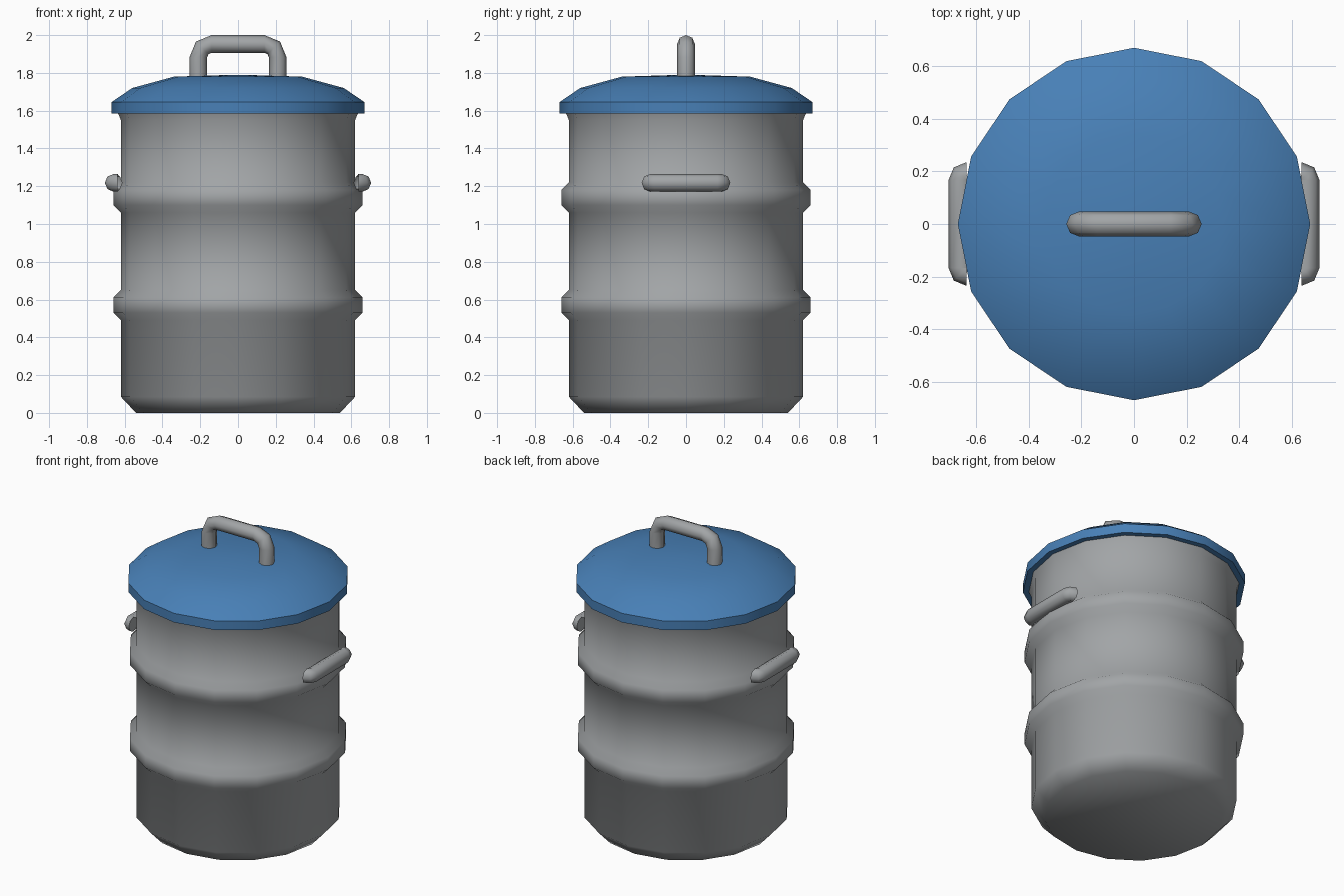
import bpy, bmesh
from math import cos, sin, pi, radians
from mathutils import Matrix

cube = bpy.data.objects.get("Cube")
if cube:
    bpy.data.objects.remove(cube, do_unlink=True)


def material(name, rgb):
    m = bpy.data.materials.new(name)
    m.use_nodes = True
    m.diffuse_color = (*rgb, 1)
    bsdf = next(n for n in m.node_tree.nodes if n.type == 'BSDF_PRINCIPLED')
    bsdf.inputs["Base Color"].default_value = (*rgb, 1)
    return m


steel = material("steel grey", (0.36, 0.375, 0.385))
blue = material("lid blue", (0.065, 0.215, 0.47))


def finish(name, bm, mat, angle):
    bmesh.ops.recalc_face_normals(bm, faces=bm.faces)
    me = bpy.data.meshes.new(name)
    bm.to_mesh(me)
    bm.free()
    ob = bpy.data.objects.new(name, me)
    bpy.context.collection.objects.link(ob)
    me.materials.append(mat)
    bpy.ops.object.select_all(action='DESELECT')
    ob.select_set(True)
    bpy.context.view_layer.objects.active = ob
    bpy.ops.object.shade_smooth_by_angle(angle=radians(angle))
    return ob


def skin(bm, rings):
    """Bridge a row of vertex rings and cap both ends."""
    for lo, hi in zip(rings, rings[1:]):
        n = len(lo)
        for i in range(n):
            j = (i + 1) % n
            bm.faces.new((lo[i], lo[j], hi[j], hi[i]))
    bm.faces.new(rings[0])
    bm.faces.new(rings[-1])


def lathe(name, profile, mat, angle, sides=16):
    bm = bmesh.new()
    rings = [[bm.verts.new((r * cos(2 * pi * i / sides), r * sin(2 * pi * i / sides), z))
              for i in range(sides)] for r, z in profile]
    skin(bm, rings)
    return finish(name, bm, mat, angle)


def handle(name, half, leg, bend, tube, matrix):
    """Arched tube in the local XZ plane; the bends start at z = 0."""
    bm = bmesh.new()
    stations = [(half, 0, -leg)] if leg else []
    stations += [(half, k * pi / 4, 0) for k in range(3)]
    stations += [(-half, k * pi / 4, 0) for k in range(2, 5)]
    if leg:
        stations.append((-half, pi, -leg))
    rings = []
    for cx, t, dz in stations:
        ring = []
        for i in range(8):
            a = i * pi / 4
            d = bend + tube * cos(a)
            ring.append(bm.verts.new((cx + d * cos(t), tube * sin(a), d * sin(t) + dz)))
        rings.append(ring)
    skin(bm, rings)
    bm.transform(matrix)
    return finish(name, bm, mat=steel, angle=60)


# Can body: chamfered foot, two raised hoops, flared lip
body = [(0.54, 0), (0.62, 0.085)]
for z in (0.57, 1.14):
    body += [(0.62, z - 0.08), (0.66, z - 0.04), (0.66, z + 0.04), (0.62, z + 0.08)]
body += [(0.62, 1.55), (0.645, 1.61)]
lathe("can_body", body, steel, 80)

# Domed lid with a vertical rim
lathe("lid", [(0.62, 1.585), (0.67, 1.585), (0.67, 1.645), (0.56, 1.72),
              (0.34, 1.78), (0.02, 1.79)], blue, 45)

# Lid handle
handle("lid_handle", 0.14, 0.13, 0.07, 0.047, Matrix.Translation((0, 0, 1.883)))

# Side handles, lying flat and pointing outwards
for side, turn in (("left", pi / 2), ("right", -pi / 2)):
    m = (Matrix.Rotation(turn, 4, 'Z') @ Matrix.Translation((0, -0.637, 1.218))
         @ Matrix.Rotation(pi / 2, 4, 'X'))
    handle(side + "_handle", 0.167, 0, 0.021, 0.047, m)
